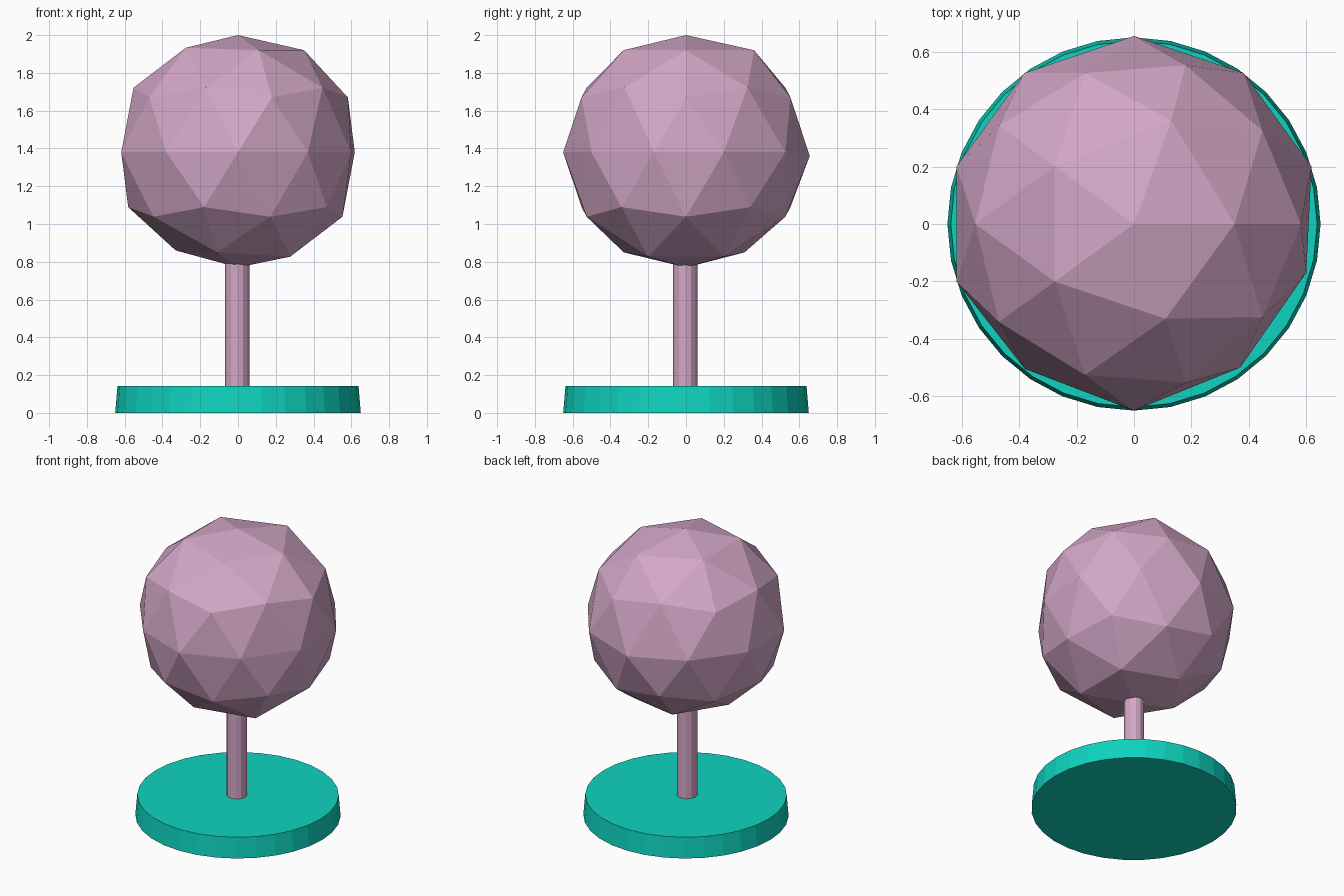
import bpy
import bmesh
from mathutils import Vector, Matrix

cube = bpy.data.objects.get("Cube")
if cube:
    bpy.data.objects.remove(cube, do_unlink=True)


def make_material(name, color):
    mat = bpy.data.materials.new(name)
    mat.use_nodes = True
    mat.diffuse_color = color
    bsdf = next(n for n in mat.node_tree.nodes if n.type == 'BSDF_PRINCIPLED')
    bsdf.inputs["Base Color"].default_value = color
    bsdf.inputs["Roughness"].default_value = 0.8
    return mat


def finish(bm, name, mat):
    bmesh.ops.recalc_face_normals(bm, faces=bm.faces)
    mesh = bpy.data.meshes.new(name)
    bm.to_mesh(mesh)
    bm.free()
    mesh.materials.append(mat)
    obj = bpy.data.objects.new(name, mesh)
    bpy.context.scene.collection.objects.link(obj)
    return obj


def column(name, sides, r_bottom, r_top, z0, z1, mat, x=0.0, y=0.0):
    bm = bmesh.new()
    bmesh.ops.create_cone(bm, cap_ends=True, segments=sides,
                          radius1=r_bottom, radius2=r_top, depth=z1 - z0,
                          matrix=Matrix.Translation((x, y, (z0 + z1) / 2)))
    # start the ring of corners on the x axis
    return finish(bm, name, mat)


pink = make_material("dusty pink", (0.65, 0.385, 0.57, 1.0))
teal = make_material("teal", (0.0045, 0.65, 0.52, 1.0))

# Round base plate, slightly narrower at the top
column("ground_disc", 32, 0.65, 0.638, 0.0, 0.143, teal)

# Thin trunk running up into the crown
column("trunk", 12, 0.065, 0.065, 0.10, 0.88, pink, -0.005, -0.005)

# Faceted crown with flattened poles and a few uneven corners
CENTRE, RADIUS = 1.38, 0.65
bm = bmesh.new()
bmesh.ops.create_icosphere(bm, subdivisions=2, radius=RADIUS,
                           matrix=Matrix.Translation((0, 0, CENTRE)))
nudges = [
    ((0.00, 0.00, 2.03), (0.00, 0.00, 2.00)),
    ((0.00, 0.00, 0.73), (0.00, 0.00, 0.77)),
    ((0.34, 0.00, 1.93), (0.35, 0.00, 1.92)),
    ((0.11, 0.33, 1.93), (0.13, 0.36, 1.92)),
    ((0.11, -0.33, 1.93), (0.11, -0.33, 1.92)),
    ((-0.34, 0.00, 0.83), (-0.33, 0.00, 0.86)),
    ((-0.11, 0.33, 0.83), (-0.11, 0.31, 0.85)),
    ((-0.11, -0.33, 0.83), (-0.11, -0.33, 0.85)),
    ((0.62, -0.20, 1.38), (0.60, -0.17, 1.38)),
    ((0.38, -0.53, 1.38), (0.37, -0.50, 1.38)),
    ((-0.38, -0.53, 1.38), (-0.38, -0.505, 1.38)),
    ((0.00, 0.65, 1.38), (0.00, 0.655, 1.36)),
]
for near, target in nudges:
    vert = min(bm.verts, key=lambda v: (v.co - Vector(near)).length)
    vert.co = Vector(target)
finish(bm, "crown", pink)
